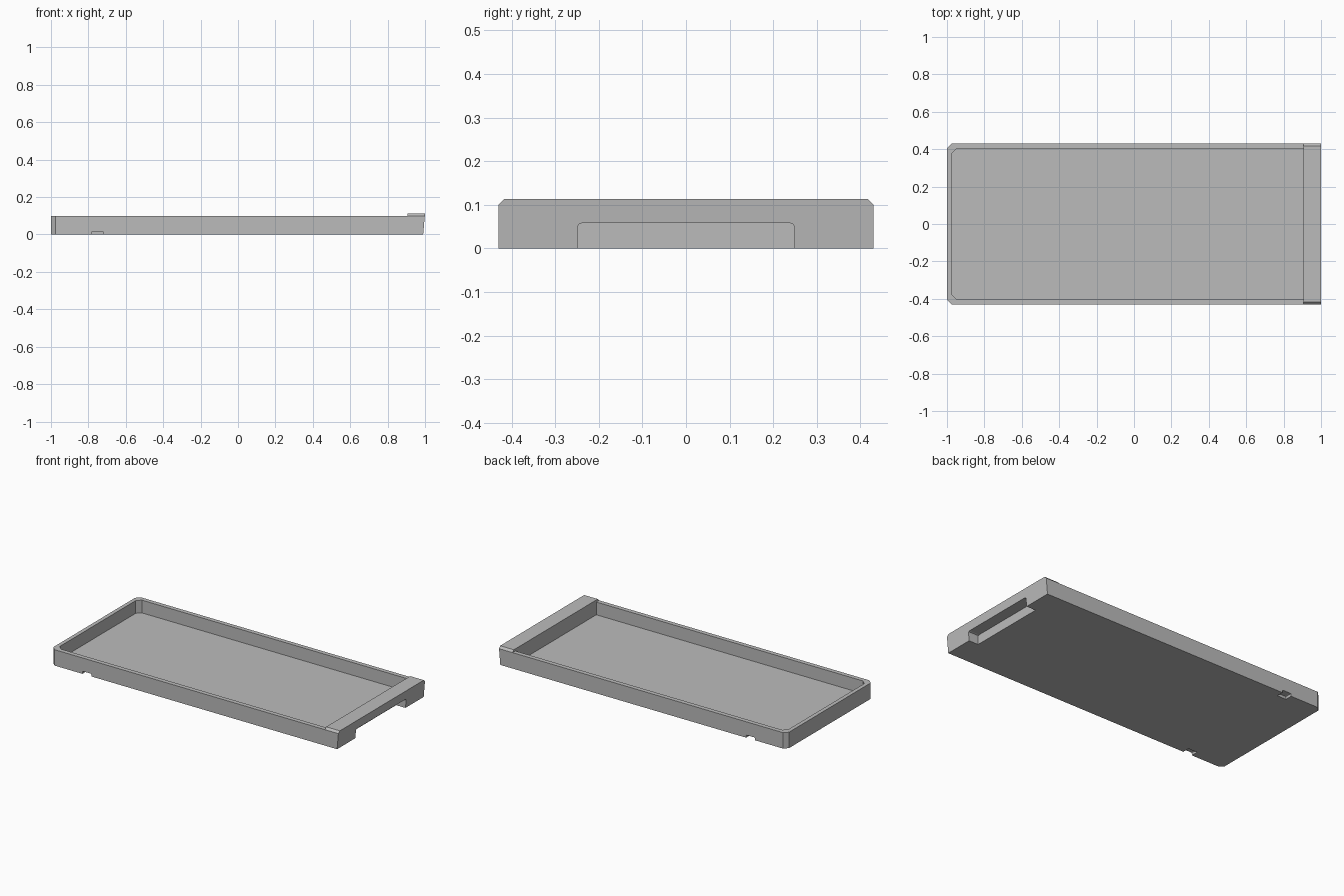
import bpy
import bmesh
from mathutils import Vector

default = bpy.data.objects.get("Cube")
if default:
    bpy.data.objects.remove(default, do_unlink=True)

HALF_X, HALF_Y, RIM_Z, CAP_Z = 1.0, 0.43, 0.1, 0.113
CAP_X, WALL, FLOOR_Z, CHAMFER = 0.905, 0.025, 0.02, 0.025

grey = bpy.data.materials.new("plain grey")
grey.use_nodes = True
colour = (0.5, 0.5, 0.5, 1)
grey.diffuse_color = colour
grey.node_tree.nodes["Principled BSDF"].inputs["Base Color"].default_value = colour


def prism(name, outline, sweep):
    """Solid made by sweeping a flat outline along a vector."""
    bm = bmesh.new()
    face = bm.faces.new([bm.verts.new(p) for p in outline])
    swept = bmesh.ops.extrude_face_region(bm, geom=[face])["geom"]
    verts = [g for g in swept if isinstance(g, bmesh.types.BMVert)]
    bmesh.ops.translate(bm, verts=verts, vec=Vector(sweep))
    bmesh.ops.recalc_face_normals(bm, faces=bm.faces)
    mesh = bpy.data.meshes.new(name)
    bm.to_mesh(mesh)
    bm.free()
    mesh.materials.append(grey)
    obj = bpy.data.objects.new(name, mesh)
    bpy.context.collection.objects.link(obj)
    return obj


def combine(target, other, operation):
    """Apply a boolean and discard the second solid."""
    mod = target.modifiers.new(operation.title(), "BOOLEAN")
    mod.object, mod.operation, mod.solver = other, operation, "EXACT"
    bpy.context.view_layer.objects.active = target
    bpy.ops.object.modifier_apply(modifier=mod.name)
    bpy.data.objects.remove(other, do_unlink=True)


def plan(x0, x1, half_y, z):
    """Rectangle in plan with its two -x corners cut."""
    c = CHAMFER
    return [(x0 + c, -half_y, z), (x1, -half_y, z), (x1, half_y, z),
            (x0 + c, half_y, z), (x0, half_y - c, z), (x0, c - half_y, z)]


def arch(half_w, height, bevel):
    """Opening profile, from below the base, with eased top corners."""
    side = [(half_w, -0.05), (half_w, height - bevel),
            (half_w - bevel * 0.3, height - bevel * 0.3), (half_w - bevel, height)]
    return side + [(-a, b) for a, b in reversed(side)]


# Tray body with cut corners at one end
tray = prism("tray", plan(-HALF_X, 0.95, HALF_Y, 0), (0, 0, RIM_Z))

# Raised end block with chamfered top edges and a slightly leaning outer face
side = [(HALF_Y, 0), (HALF_Y, RIM_Z), (HALF_Y - 0.013, CAP_Z)]
profile = side + [(-y, z) for y, z in reversed(side)]
end_block = prism("end_block", [(CAP_X, y, z) for y, z in profile],
                  (HALF_X - CAP_X, 0, 0))
for v in end_block.data.vertices:
    if v.co.x > CAP_X + 0.01:
        v.co.x -= 0.01 * (1 - v.co.z / CAP_Z)
combine(tray, end_block, "UNION")

# Shallow pocket
combine(tray, prism("pocket", plan(WALL - HALF_X, CAP_X, HALF_Y - 0.028, FLOOR_Z),
                    (0, 0, 0.2)), "DIFFERENCE")

# Wide finger opening under the end block
combine(tray, prism("end_opening", [(0.925, y, z) for y, z in arch(0.249, 0.058, 0.01)],
                    (0.2, 0, 0)), "DIFFERENCE")

# Small notches under both long sides
for s in (-1, 1):
    notch = prism("side_notch", [(x - 0.75, s * 0.385, z)
                                 for x, z in arch(0.031, 0.017, 0.006)], (0, s * 0.1, 0))
    combine(tray, notch, "DIFFERENCE")
